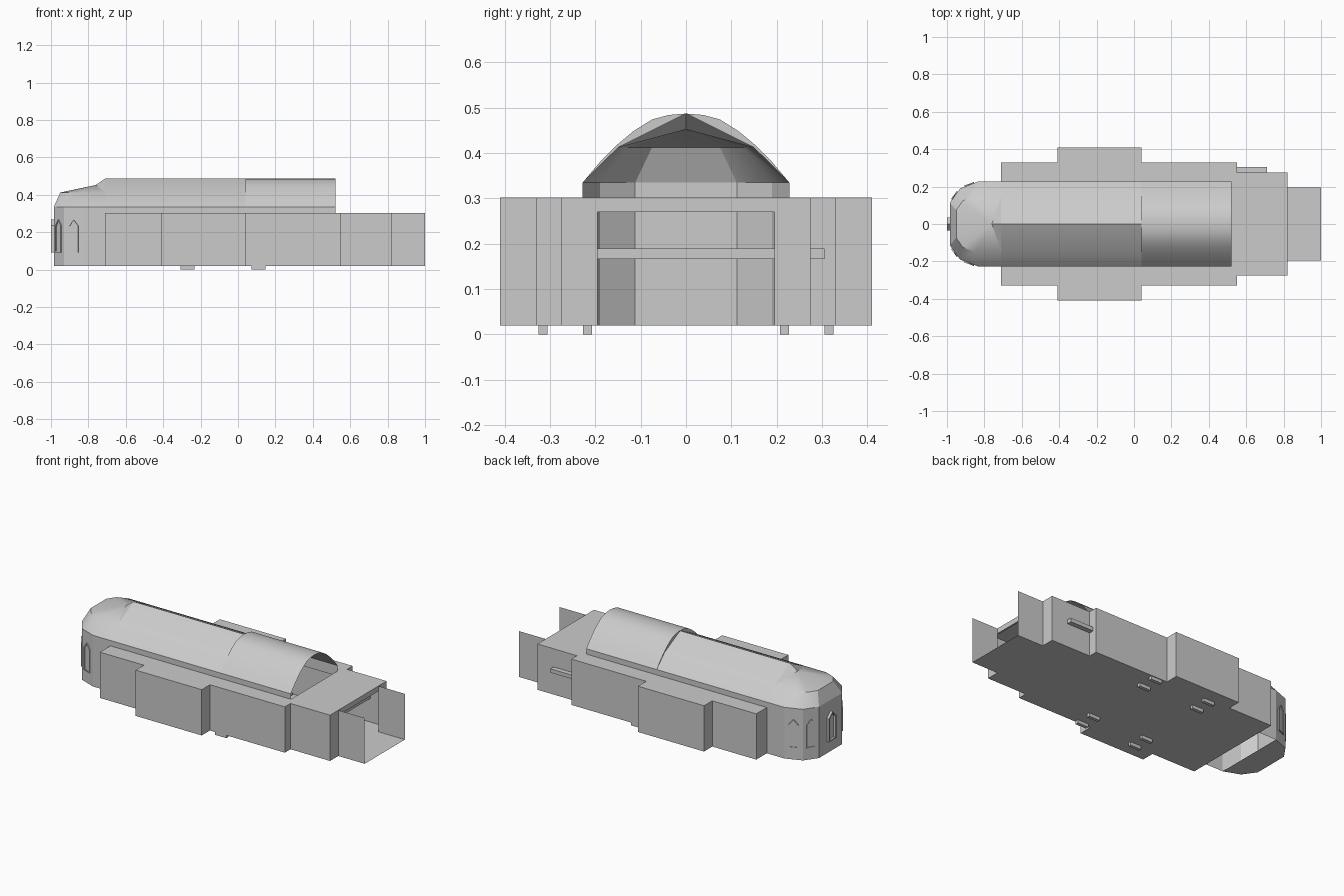
import bpy, bmesh, math
from mathutils import Vector

if "Cube" in bpy.data.objects:
    bpy.data.objects.remove(bpy.data.objects["Cube"])

stone = bpy.data.materials.new("pale grey stone")
stone.diffuse_color = (0.6, 0.6, 0.6, 1)
stone.use_nodes = True
stone.node_tree.nodes["Principled BSDF"].inputs["Base Color"].default_value = stone.diffuse_color

FLOOR, EAVE, SPRING = 0.02, 0.302, 0.335


def make(name, faces, smooth=False):
    """Object from a list of polygons; shared points are welded."""
    bm = bmesh.new()
    for f in faces:
        bm.faces.new([bm.verts.new(p) for p in f])
    bmesh.ops.remove_doubles(bm, verts=bm.verts, dist=0.0005)
    bmesh.ops.recalc_face_normals(bm, faces=bm.faces)
    me = bpy.data.meshes.new(name)
    bm.to_mesh(me)
    bm.free()
    ob = bpy.data.objects.new(name, me)
    bpy.context.collection.objects.link(ob)
    me.materials.append(stone)
    if smooth:
        bpy.ops.object.select_all(action='DESELECT')
        ob.select_set(True)
        bpy.context.view_layer.objects.active = ob
        bpy.ops.object.shade_smooth_by_angle(angle=math.radians(30))
    return ob


def box(name, x0, x1, y0, y1, z0, z1):
    lo = [(x0, y0, z0), (x1, y0, z0), (x1, y1, z0), (x0, y1, z0)]
    hi = [(x, y, z1) for x, y, _ in lo]
    sides = [[lo[i], lo[(i + 1) % 4], hi[(i + 1) % 4], hi[i]] for i in range(4)]
    return make(name, [lo, hi] + sides)


def mirror(pts):
    """Half outline (positive y) extended to the negative side."""
    return pts + [(x, -y, *r) for x, y, *r in reversed(pts) if abs(y) > 1e-6]


def walls(path, z0, z1):
    return [[(*a, z0), (*b, z0), (*b, z1), (*a, z1)] for a, b in zip(path, path[1:])]


def rect(x0, x1, y0, y1, z):
    return [(x0, y0, z), (x1, y0, z), (x1, y1, z), (x0, y1, z)]


# Stepped outer walls: porch, narthex, aisles and transepts
half = [(1, .195), (.82, .195), (.82, .275), (.55, .275), (.55, .33), (.04, .33),
        (.04, .41), (-.41, .41), (-.41, .33), (-.71, .33), (-.71, .228)]
other = [(x, -y) for x, y in half]
make("outer_walls", walls(half, FLOOR, EAVE) + walls(other, FLOOR, EAVE))
make("floor", [[(x, y, FLOOR) for x, y in mirror(half)]])

# Flat low roofs
roofs = [rect(.52, .82, -.275, .275, EAVE)]
for s in (1, -1):
    roofs.append(rect(-.71, .55, s * .228, s * .33, EAVE))
    roofs.append(rect(-.41, .04, s * .33, s * .41, EAVE))
make("flat_roofs", roofs)

# Porch lintel and gallery slab that pokes through one wall
box("porch_lintel", .81, .82, -.195, .195, .27, EAVE)
box("gallery_slab", .55, .71, -.25, .305, .166, .19)

# Clerestory strips above the aisles
make("clerestory", [f for s in (1, -1)
                    for f in walls([(-.71, s * .228), (.52, s * .228)], .27, SPRING)])


# Nave vaults: pointed western part, rounder eastern part, open at the end
def vault(name, prof, x0, x1):
    full = prof + [(-y, z) for y, z in reversed(prof[:-1])]
    return make(name, [[(x0, *a), (x1, *a), (x1, *b), (x0, *b)]
                       for a, b in zip(full, full[1:])], True)


pointed = [(.228, SPRING), (.15, .412), (0, .487)]
rounded = [(.228, SPRING), (.19, .38), (.15, .42), (.115, .449), (.075, .474),
           (.038, .484), (0, .488)]
vault("pointed_vault", pointed, -.71, .04)
vault("rounded_vault", rounded, .04, .52)
# Crescent closing the step between the vaults
make("vault_step", [[(.04, s * y, z) for y, z in rounded[:-1] + pointed[::-1][:-1]]
                    for s in (1, -1)])

# Faceted apse: walls, half dome, floor
base = mirror([(-.71, .228), (-.83, .228), (-.93, .19), (-.985, .112)])
ring = mirror([(-.71, .15), (-.85, .15), (-.915, .125), (-.95, .075)])
make("apse_walls", walls(base, FLOOR, SPRING))
apex, peak = (-.76, 0, .452), (-.71, 0, .487)
dome = []
for i in range(len(base) - 1):
    a, b = (*ring[i], .412), (*ring[i + 1], .412)
    dome += [[(*base[i], SPRING), (*base[i + 1], SPRING), b, a], [a, b, apex]]
dome += [[apex, peak, (*ring[0], .412)], [apex, peak, (*ring[-1], .412)]]
make("apse_dome", dome, True)
make("apse_floor", [[(x, y, FLOOR) for x, y in base if x < -.75]])


# Pointed windows standing slightly proud of the apse faces
def window(name, centre, normal, half_w, depth):
    c, n = Vector((*centre, 0)), Vector((*normal, 0)).normalized()
    t = Vector((-n.y, n.x, 0))
    shape = [(-half_w, .092), (half_w, .092), (half_w, .235), (0, .268), (-half_w, .235)]

    def loop(scale, d):
        return [tuple(c + t * u * scale + n * d +
                Vector((0, 0, .18 + (z - .18) * (1 - (1 - scale) * .3)))) for u, z in shape]
    back, front, inner, pane = loop(1, 0), loop(1, depth), loop(.75, depth), loop(.75, .002)
    faces = [pane]
    for a, b in ((back, front), (front, inner), (inner, pane)):
        faces += [[a[i], a[(i + 1) % 5], b[(i + 1) % 5], b[i]] for i in range(5)]
    make(name, faces)


window("apse_window_end", (-.985, 0), (-1, 0), .035, .015)
for s, side in ((1, "back"), (-1, "front")):
    window("apse_window_diagonal_" + side, (-.958, s * .151), (-.078, s * .055), .026, .006)
    window("apse_window_side_" + side, (-.88, s * .209), (-.038, s * .1), .028, .006)

# Small feet below the floor
for x in (-.27, .11):
    for y in (.217, .315):
        for s in (1, -1):
            box("foot", x - .038, x + .038, s * y - .01, s * y + .01, 0, .03)
